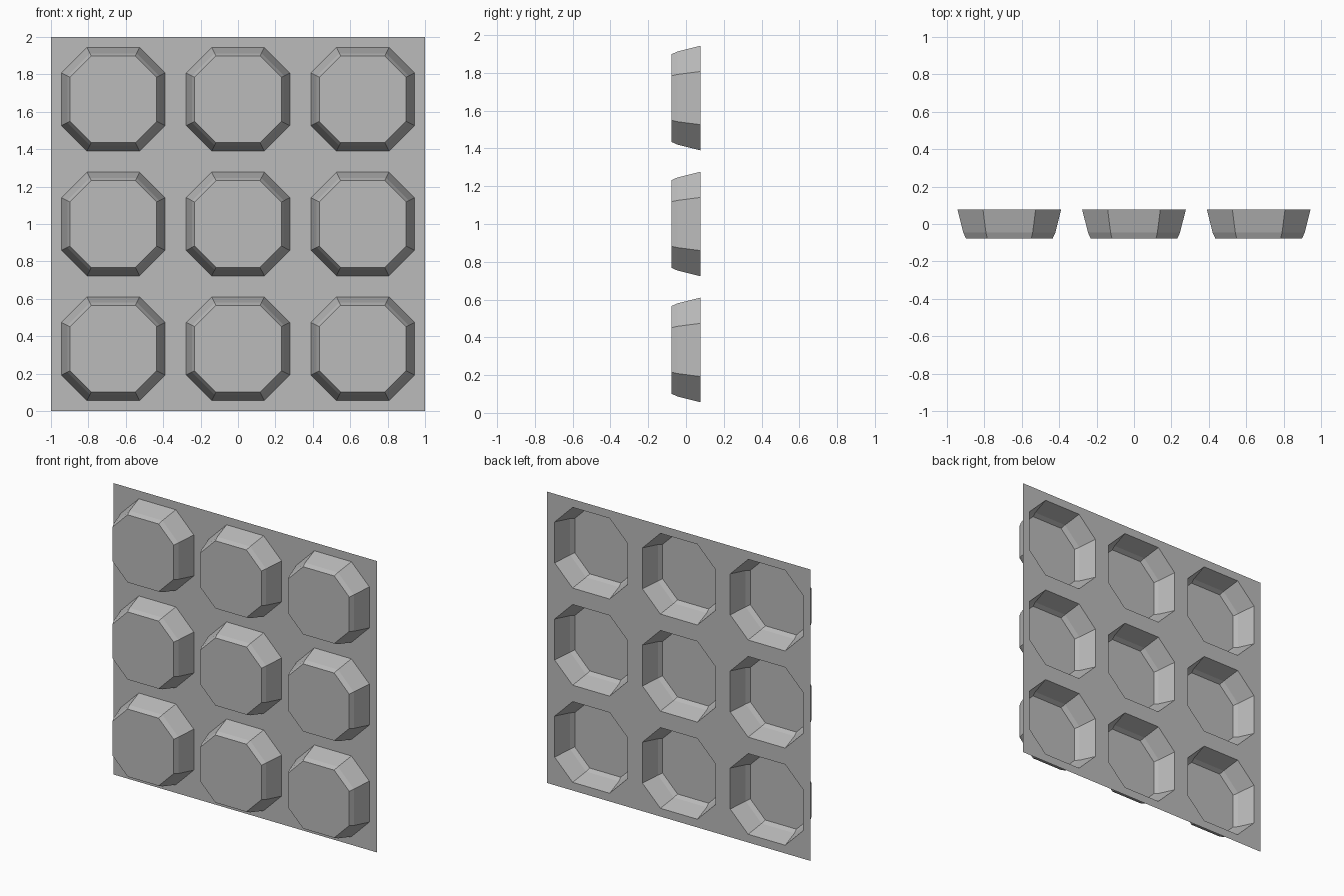
import bpy, bmesh

cube = bpy.data.objects.get("Cube")
if cube:
    bpy.data.objects.remove(cube, do_unlink=True)

COUNT = 3
PITCH = 2 / COUNT
BACK = 0.077
CORNER = 0.508   # octagon corner offset as a share of its half width
# Cup rings: (half width, y), from the open back to the closed front
RINGS = [(0.277, BACK), (0.246, -0.046), (0.232, -BACK)]

grey = bpy.data.materials.new("plain grey")
grey.use_nodes = True
colour = (0.5, 0.5, 0.5, 1)
grey.diffuse_color = colour
grey.node_tree.nodes["Principled BSDF"].inputs["Base Color"].default_value = colour


def octagon(bm, cx, cz, half, y):
    """Ring of eight vertices, two on each side of a square."""
    c = half * CORNER
    points = []
    for sx, sz in ((1, 1), (-1, 1), (-1, -1), (1, -1)):
        pair = [(sx * half, sz * c), (sx * c, sz * half)]
        points += pair if sx == sz else pair[::-1]
    return [bm.verts.new((cx + x, y, cz + z)) for x, z in points]


def finish(bm, name):
    bmesh.ops.remove_doubles(bm, verts=bm.verts, dist=0.0005)
    for face in bm.faces:
        face.normal_update()
    mesh = bpy.data.meshes.new(name)
    bm.to_mesh(mesh)
    bm.free()
    mesh.materials.append(grey)
    obj = bpy.data.objects.new(name, mesh)
    bpy.context.collection.objects.link(obj)


centres = [((i - 1) * PITCH, (j + 0.5) * PITCH)
           for j in range(COUNT) for i in range(COUNT)]

# Thin sheet with octagonal openings
bm = bmesh.new()
for cx, cz in centres:
    ring = octagon(bm, cx, cz, *RINGS[0])
    h = PITCH / 2
    square = [bm.verts.new((cx + sx * h, BACK, cz + sz * h))
              for sx, sz in ((1, 1), (-1, 1), (-1, -1), (1, -1))]
    for k in range(4):
        a, b = ring[2 * k], ring[2 * k + 1]
        nxt = (k + 1) % 4
        bm.faces.new((square[k], b, a))
        bm.faces.new((square[k], square[nxt], ring[2 * nxt], b))
for face in bm.faces:
    face.normal_update()
    if face.normal.y > 0:
        face.normal_flip()
finish(bm, "sheet")

# Hollow cups, open at the back
for n, (cx, cz) in enumerate(centres):
    bm = bmesh.new()
    rings = [octagon(bm, cx, cz, half, y) for half, y in RINGS]
    for outer, inner in zip(rings, rings[1:]):
        for k in range(8):
            m = (k + 1) % 8
            bm.faces.new((outer[k], outer[m], inner[m], inner[k]))
    bm.faces.new(rings[-1])
    # Point every face away from the middle of the cup
    for face in bm.faces:
        face.normal_update()
        out = face.calc_center_median()
        out.x -= cx
        out.z -= cz
        if face.normal.dot(out) < 0:
            face.normal_flip()
    finish(bm, f"cup_{n + 1}")
